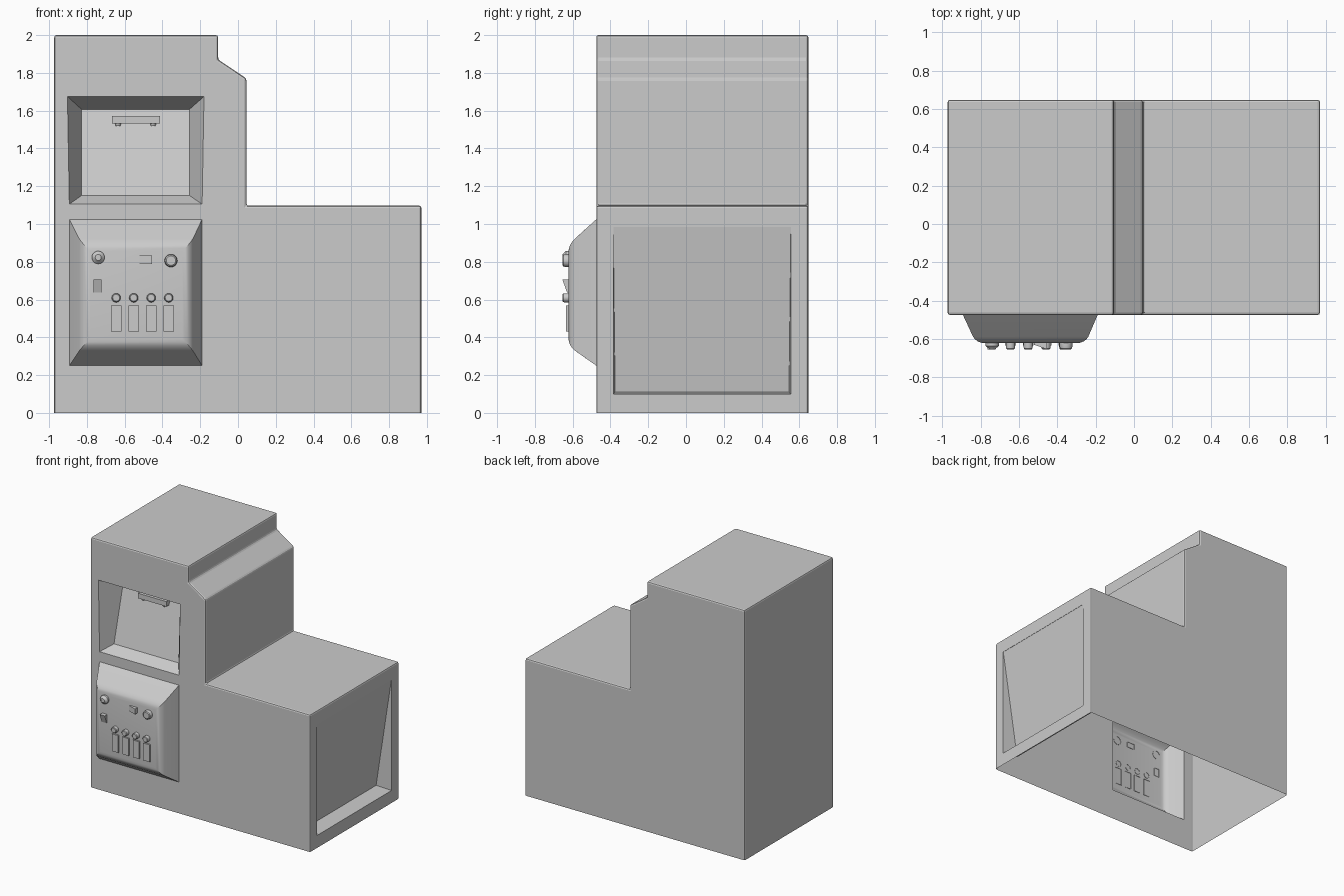
import bpy, bmesh, math
from mathutils import Vector, Matrix

if "Cube" in bpy.data.objects:
    bpy.data.objects.remove(bpy.data.objects["Cube"])

FRONT, BACK, FACE = -0.475, 0.648, -0.622


def finish(name, bm, smooth=None):
    bmesh.ops.recalc_face_normals(bm, faces=bm.faces) if smooth is not None else None
    me = bpy.data.meshes.new(name)
    bm.to_mesh(me)
    bm.free()
    ob = bpy.data.objects.new(name, me)
    bpy.context.collection.objects.link(ob)
    if smooth:
        bpy.ops.object.select_all(action='DESELECT')
        ob.select_set(True)
        bpy.context.view_layer.objects.active = ob
        bpy.ops.object.shade_smooth_by_angle(angle=math.radians(smooth))
    return ob


def split(bm, normal, inside, cuts):
    """Cut only the flat faces that look along normal and pass the inside test."""
    for co, no in cuts:
        faces = [f for f in bm.faces if f.normal.dot(normal) > 0.999
                 and inside(f.calc_center_median())]
        geom = set(faces)
        for f in faces:
            geom.update(f.edges)
            geom.update(f.verts)
        bmesh.ops.bisect_plane(bm, geom=list(geom), dist=1e-5, plane_co=co, plane_no=no)
        bm.normal_update()


def pick(bm, normal, point):
    return min((f for f in bm.faces if f.normal.dot(normal) > 0.999),
               key=lambda f: (f.calc_center_bounds() - Vector(point)).length)


def push(bm, face, move):
    """Extrude one face and reposition its corners."""
    new = bmesh.ops.extrude_discrete_faces(bm, faces=[face])['faces'][0]
    for v in new.verts:
        v.co = Vector(move(v.co.copy()))


# Cabinet shell: stepped profile, softened edges, open underneath
bm = bmesh.new()
profile = [(-0.973, 0), (0.971, 0), (0.971, 1.097), (0.045, 1.097),
           (0.045, 1.77), (-0.105, 1.87), (-0.105, 2), (-0.973, 2)]
base = bm.faces.new([bm.verts.new((x, FRONT, z)) for x, z in profile])
ext = bmesh.ops.extrude_face_region(bm, geom=[base])['geom']
for v in ext:
    if isinstance(v, bmesh.types.BMVert):
        v.co.y = BACK
bmesh.ops.recalc_face_normals(bm, faces=bm.faces)
edges = [e for e in bm.edges if max(v.co.z for v in e.verts) > 0.01]
bmesh.ops.bevel(bm, geom=edges, offset=0.012, segments=2, profile=0.5, affect='EDGES')
bm.normal_update()
bmesh.ops.delete(bm, geom=[f for f in bm.faces if f.normal.z < -0.99
                           and f.calc_center_median().z < 0.01], context='FACES')

# Front wall: divide around the window and the control panel
X, Z, Y = Vector((1, 0, 0)), Vector((0, 0, 1)), Vector((0, 1, 0))
split(bm, -Y, lambda c: True, [((-0.19, 0, 0), X)])
split(bm, -Y, lambda c: all(v < -0.19 for v in [c.x]),
      [((-0.893, 0, 0), X)] + [((0, 0, z), Z) for z in (0.25, 1.025, 1.105, 1.675)])
window = pick(bm, -Y, (-0.54, FRONT, 1.39))
opening = pick(bm, -Y, (-0.54, FRONT, 0.64))
for v in window.verts:
    if v.co.z > 1.5:
        v.co.x += 0.01 if v.co.x > -0.5 else -0.01


# Window recess with a back wall leaning away at the top
def recess(c):
    x = -0.257 if c.x > -0.5 else -0.828
    return (x, FRONT + 0.21, 1.607) if c.z > 1.4 else (x, FRONT + 0.09, 1.151)


push(bm, window, recess)
bmesh.ops.delete(bm, geom=[opening], context='FACES_ONLY')

# Right side: sloping recess, deepest at the bottom
bm.normal_update()
low = lambda c: c.x > 0.9
split(bm, X, low, [((0, -0.385, 0), Y), ((0, 0.555, 0), Y),
                   ((0, 0, 0.1), Z), ((0, 0, 0.985), Z)])
side = pick(bm, X, (0.971, 0.085, 0.54))
push(bm, side, lambda c: (c.x - (0.002 if c.z > 0.5 else 0.13),
                          c.y + (0.0 if c.z > 0.5 else math.copysign(0.01, 0.085 - c.y)),
                          c.z + (0 if c.z > 0.5 else 0.01)))
finish("cabinet", bm)


def loft(name, back, front, y0, depths, bevel=0.0):
    """Tapered block facing -y; rectangles are x0, x1, z0, z1, back left open."""
    bm = bmesh.new()
    ring = lambda r, ys: [bm.verts.new((r[i], y, r[j])) for (i, j), y in
                          zip(((0, 2), (1, 2), (1, 3), (0, 3)), ys)]
    a, b = ring(back, [y0] * 4), ring(front, depths)
    cap = bm.faces.new(b)
    for i in range(4):
        j = (i + 1) % 4
        bm.faces.new((a[i], a[j], b[j], b[i]))
    if bevel:
        bmesh.ops.bevel(bm, geom=list(cap.edges), offset=bevel, segments=4,
                        profile=0.5, affect='EDGES')
    bm.normal_update()
    return finish(name, bm, 25 if bevel else None)


def knob(name, x, z, r, r_front, depth, sides=20):
    """Round control: short skirt, then a tapered cap."""
    bm = bmesh.new()
    rings = []
    for rad, y in ((r, FACE + 0.003), (r, FACE - depth * 0.45),
                   (r_front, FACE - depth * 0.85), (r_front * 0.8, FACE - depth)):
        rings.append([bm.verts.new((x + rad * math.cos(t * math.tau / sides), y,
                                    z + rad * math.sin(t * math.tau / sides)))
                      for t in range(sides)])
    for a, b in zip(rings, rings[1:]):
        for i in range(sides):
            j = (i + 1) % sides
            bm.faces.new((a[i], a[j], b[j], b[i]))
    bm.faces.new(rings[-1])
    bm.normal_update()
    return finish(name, bm, 30)


# Control panel housing
loft("control_panel", (-0.893, -0.19, 0.25, 1.025), (-0.823, -0.255, 0.352, 0.895),
     FRONT, [FACE] * 4, 0.04)

# Dials
knob("left_dial", -0.74, 0.823, 0.034, 0.02, 0.032)
knob("right_dial", -0.355, 0.806, 0.034, 0.031, 0.032)

# Rocker switches, one edge raised
r = (-0.522, -0.455, 0.788, 0.832)
loft("wide_switch", r, r, FACE + 0.003,
     [FACE - 0.008, FACE - 0.032, FACE - 0.032, FACE - 0.008])
r = (-0.766, -0.722, 0.638, 0.705)
loft("tall_switch", r, r, FACE + 0.003,
     [FACE - 0.008, FACE - 0.008, FACE - 0.032, FACE - 0.032])

# Row of buttons with label plates beneath
for i in range(4):
    x = -0.645 + i * 0.0927
    knob(f"button_{i + 1}", x, 0.609, 0.024, 0.023, 0.032, 16)
    r = (x - 0.028, x + 0.028, 0.43, 0.568)
    loft(f"plate_{i + 1}", r, r, FACE + 0.003, [FACE - 0.012] * 4)

# Lamp bar and its two feet at the top of the window
bar_y = FRONT + 0.21
r = (-0.666, -0.412, 1.533, 1.573)
loft("window_bar", r, r, bar_y, [bar_y - 0.05] * 4)
bm = bmesh.new()
bmesh.ops.create_grid(bm, x_segments=1, y_segments=1, size=0.5,
                      matrix=Matrix.Translation((-0.539, bar_y - 0.025, 1.533))
                      @ Matrix.Diagonal((0.254, 0.05, 1, 1)))
bmesh.ops.reverse_faces(bm, faces=bm.faces)
finish("window_bar_underside", bm)
for side_name, x in (("left", -0.635), ("right", -0.449)):
    bm = bmesh.new()
    bmesh.ops.create_cone(bm, cap_ends=True, segments=12, radius1=0.012, radius2=0.016,
                          depth=0.016, matrix=Matrix.Translation((x, bar_y - 0.025, 1.526)))
    finish(f"{side_name}_bar_foot", bm)
